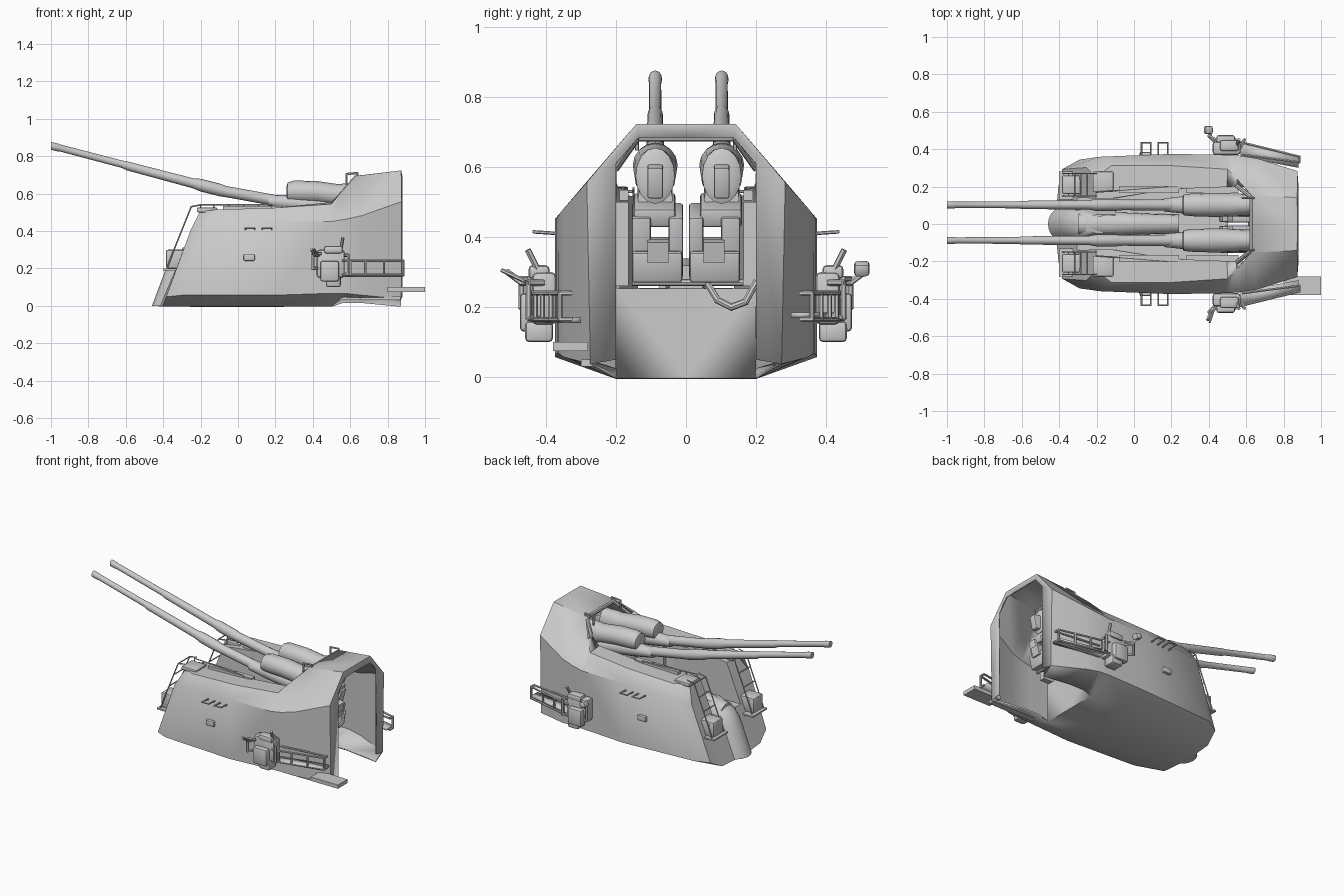
import bpy, bmesh
from math import sin, cos, pi, radians
from mathutils import Vector, Matrix

if "Cube" in bpy.data.objects:
    bpy.data.objects.remove(bpy.data.objects["Cube"])


def finish(name, bm):
    bmesh.ops.recalc_face_normals(bm, faces=bm.faces)
    me = bpy.data.meshes.new(name)
    bm.to_mesh(me)
    bm.free()
    ob = bpy.data.objects.new(name, me)
    bpy.context.collection.objects.link(ob)
    return ob


def box(name, x, y, z, tilt=0, bevel=0):
    bm = bmesh.new()
    bmesh.ops.create_cube(bm, size=1)
    c = [(a[0] + a[1]) / 2 for a in (x, y, z)]
    s = [abs(a[1] - a[0]) for a in (x, y, z)]
    bm.transform(Matrix.Translation(c) @ Matrix.Rotation(radians(tilt), 4, 'Y') @ Matrix.Diagonal((*s, 1)))
    if bevel:
        bmesh.ops.bevel(bm, geom=bm.edges[:], offset=bevel, segments=2, affect='EDGES', profile=0.5)
    return finish(name, bm)


def rings(name, y, stations, n=16):
    """Loft of ellipses along x: (x, z, half width, half height)."""
    bm = bmesh.new()
    loops = [[bm.verts.new((x, y + ry * cos(2 * pi * i / n), z + rz * sin(2 * pi * i / n)))
              for i in range(n)] for x, z, ry, rz in stations]
    for a, b in zip(loops, loops[1:]):
        for i in range(n):
            j = (i + 1) % n
            bm.faces.new((a[i], a[j], b[j], b[i]))
    bm.faces.new(loops[0])
    bm.faces.new(loops[-1])
    return finish(name, bm)


def tube(name, paths, r=0.006, n=6):
    bm = bmesh.new()
    for path in paths:
        for a, b in zip(path, path[1:]):
            a, b = Vector(a), Vector(b)
            d = b - a
            m = Matrix.Translation((a + b) / 2) @ d.to_track_quat('Z', 'Y').to_matrix().to_4x4()
            bmesh.ops.create_cone(bm, cap_ends=True, segments=n, radius1=r, radius2=r,
                                  depth=d.length + r, matrix=m)
    return finish(name, bm)


# Armoured shell: half sections from bottom edge (0) to shoulder (3) and deck edge (4)
S = [
    [(-.40, .20, 0), (-.38, .29, .05), (-.25, .30, .40), (-.20, .25, .50), (-.20, .14, .50)],
    [(-.25, .20, 0), (-.29, .34, .06), (-.18, .355, .43), (-.12, .31, .51), (-.12, .14, .51)],
    [(.20, .20, 0), (.20, .37, .06), (.20, .37, .45), (.20, .31, .52), (.20, .19, .52)],
    [(.50, .20, 0), (.50, .365, .07), (.50, .365, .45), (.50, .29, .54), (.50, .20, .55)],
    [(.56, .20, .02), (.57, .36, .07), (.57, .36, .46), (.55, .24, .60), (.55, .20, .60)],
    [(.66, .20, .02), (.66, .345, .06), (.66, .345, .48), (.63, .15, .69), (.63, 0, .69)],
    [(.87, .20, 0), (.87, .27, .04), (.87, .28, .555), (.87, .14, .72), (.87, 0, .72)],
    [(.875, .20, 0), (.875, .20, .05), (.875, .20, .61), (.875, .135, .685), (.875, 0, .685)],
]
bm = bmesh.new()
V = [[bm.verts.new(p) for p in row] for row in S]
for i in range(7):
    for j in range(3):
        if not (i == 6 and j == 0):
            bm.faces.new((V[i][j], V[i + 1][j], V[i + 1][j + 1], V[i][j + 1]))
    if i != 4:
        bm.faces.new((V[i][3], V[i + 1][3], V[i + 1][4], V[i][4]))
# floor, gun well and front plate
keel = [bm.verts.new((x, 0, 0)) for x in (-.42, -.25, .20, .50)]
well = [bm.verts.new((x, y, .25)) for x, y in ((-.30, .14), (-.10, .14), (.20, .19), (.50, .20))]
mid = [bm.verts.new((v.co.x, 0, .25)) for v in well]
for i in range(3):
    for a, b in ((keel, [r[0] for r in V]), (well, [r[4] for r in V]), (well, mid)):
        bm.faces.new((a[i], a[i + 1], b[i + 1], b[i]))
bm.faces.new((V[0][0], V[0][1], V[0][2], well[0]))
bm.faces.new((V[0][2], V[0][3], V[0][4], well[0]))
for k in (0, 3):
    bm.faces.new((keel[k], V[k][0], well[k], mid[k]))
shell = finish("armoured_shell", bm)
m = shell.modifiers.new("mirror", 'MIRROR')
m.use_axis = (False, True, False)
m = shell.modifiers.new("thickness", 'SOLIDIFY')
m.thickness, m.offset = .01, 0

# Rounded nose between the front blocks
bm = bmesh.new()
loops = []
for x, z, w in ((-.46, 0, .10), (-.385, .20, .09), (-.34, .27, .075), (-.25, .32, .05)):
    loop = [bm.verts.new((x + w - w * sin(pi * i / 10), -w * cos(pi * i / 10), z)) for i in range(11)]
    loops.append(loop + [bm.verts.new((-.1, w, z)), bm.verts.new((-.1, -w, z))])
for a, b in zip(loops, loops[1:]):
    for i in range(13):
        bm.faces.new((a[i], a[(i + 1) % 13], b[(i + 1) % 13], b[i]))
bm.faces.new(loops[0])
bm.faces.new(loops[-1])
finish("nose_fairing", bm)
rings("well_fairing", 0, [(-.30, .27, .055, .04), (-.15, .28, .065, .06), (.08, .28, .055, .06), (.24, .27, .05, .05)])

# Twin guns: barrel, sleeve, housing and breech
for tag, y in (("left", -.088), ("right", .102)):
    rings(tag + "_barrel", y, [(-1, .855, .014, .015), (-1, .855, .019, .021), (-.96, .846, .019, .021),
                               (-.955, .845, .017, .019), (-.62, .757, .018, .02), (-.6, .75, .022, .024),
                               (-.24, .655, .025, .027), (-.20, .645, .032, .034), (-.10, .62, .032, .034),
                               (-.06, .61, .028, .03), (.30, .545, .032, .03)])
    rings(tag + "_gun_housing", y, [(.26, .605, .04, .035), (.265, .607, .055, .052), (.30, .61, .06, .06),
                                    (.42, .607, .064, .06), (.54, .592, .062, .058), (.57, .58, .06, .075),
                                    (.66, .575, .056, .08), (.67, .575, .04, .06)])
    rings(tag + "_cradle", y, [(.16, .56, .035, .03), (.3, .55, .05, .045), (.6, .51, .05, .05)])
    box(tag + "_breech_ram", (.60, .71), (y - .022, y + .022), (.52, .61), 12, .006)
    box(tag + "_breech_block", (.48, .68), (y - .062, y + .058), (.45, .505), 14, .01)
    s = 1 if y > 0 else -1
    for part, a, b in (("inner", .008, .05), ("outer", .10, .155)):
        box(f"{tag}_{part}_cradle_plate", (.50, .67), (s * a, s * b), (.30, .48), 15, .008)
    box(tag + "_loading_tray", (.46, .68), (s * .01, s * .155), (.29, .38), 12, .01)
    box(tag + "_tray_lip", (.66, .70), (s * .05, s * .11), (.33, .39), 12)
tube("tray_crossbar", [[(.62, -.15, .27), (.62, .16, .27)]], .01, 8)
tube("hose", [[(.62, .06, .27), (.64, .09, .22), (.65, .13, .20), (.65, .17, .215), (.64, .20, .27)]], .01, 8)

# Hood front coaming
tube("hood_coaming", [[(.555, -.2, .60), (.63, -.14, .685), (.63, .14, .685), (.555, .2, .60)]], .012, 8)
tube("hood_handles", [[(.58, y, .65), (.58, y, .705), (.64, y, .71), (.64, y, .68)] for y in (-.14, .14)], .006)

# Fittings repeated on both sides
for s, tag in ((1, "right"), (-1, "left")):
    def P(*pts):
        return [(x, s * y, z) for x, y, z in pts]

    def sbox(name, x, y, z, tilt=0, bevel=0):
        return box(f"{tag}_{name}", x, (s * y[0], s * y[1]), z, tilt, bevel)

    sbox("trunnion_support", (.28, .56), (.165, .20), (.26, .50))
    # front steps, hatch and deck rails
    sbox("front_locker", (-.385, -.28), (.16, .26), (.20, .30), 0, .01)
    sbox("front_step", (-.40, -.32), (.13, .28), (.19, .20))
    sbox("deck_hatch", (-.22, -.11), (.17, .28), (.50, .525), 0, .006)
    sbox("deck_strip", (-.08, .24), (.165, .20), (.505, .535))
    rails = [P((-.38, y, .20), (-.35, y, .28), (-.25, y, .53), (-.20, y, .54)) for y in (.15, .27)]
    rails += [P((-.35 + .10 * t, .15, .28 + .25 * t), (-.35 + .10 * t, .27, .28 + .25 * t))
              for t in (0, .33, .67, 1)]
    rails.append(P((-.20, .17, .50), (-.20, .17, .54), (.18, .2, .54), (.18, .2, .51)))
    rails += [P((x, .18, .51), (x, .18, .54)) for x in (-.13, -.05, .03, .11)]
    tube(tag + "_deck_rails", rails, .004)
    # side steps
    tube(tag + "_side_steps", [P((x, .36, .41), (x, .435, .415), (x + .05, .435, .415), (x + .05, .36, .41))
                               for x in (.04, .13)], .005)
    sbox("side_cleat", (.03, .09), (.36, .385), (.24, .275), 0, .006)
    # aiming station
    sbox("sight_body", (.42, .57), (.37, .44), (.15, .30), 0, .015)
    sbox("sight_front_box", (.44, .54), (.43, .475), (.13, .24), 0, .012)
    sbox("sight_head", (.46, .56), (.39, .45), (.28, .32), 0, .012)
    sbox("sight_lower_box", (.47, .55), (.38, .46), (.10, .16), 0, .012)
    tube(tag + "_sight_handles", [P((.44, .42, .27), (.41, .47, .27), (.395, .51, .30)),
                                  P((.55, .42, .30), (.56, .45, .36)),
                                  P((.42, .45, .20), (.40, .47, .20), (.40, .47, .28), (.44, .45, .28)),
                                  P((.57, .41, .27), (.59, .45, .27), (.59, .45, .17), (.56, .42, .17))], .009)
    if s > 0:
        sbox("eyepiece", (.375, .42), (.48, .525), (.29, .33), 20, .012)
    else:
        tube("left_grip", [P((.43, .45, .27), (.405, .525, .305))], .006)
    # rear side rack, running inward toward the stern
    rack = [P((.56, .44, z), (.885, .36, z), (.885, .33, z), (.58, .37, z)) for z in (.165, .24)]
    rack += [P((x, .44 - (x - .56) * .246, .165), (x, .44 - (x - .56) * .246, .24))
             for x in (.60, .68, .78, .885)]
    tube(tag + "_side_rack", rack, .007)
    bm = bmesh.new()
    bm.faces.new([bm.verts.new(p) for p in P((.57, .43, .17), (.88, .36, .17), (.88, .30, .17), (.57, .36, .17))])
    ob = finish(tag + "_rack_floor", bm)
    ob.modifiers.new("thickness", 'SOLIDIFY').thickness = .015

# Rear boarding step on one side
box("boarding_step", (.80, 1.0), (-.38, -.28), (.075, .10))
box("boarding_step_bracket", (.54, .87), (-.30, -.26), (.03, .05))

for ob in bpy.context.collection.objects:
    ob.select_set(True)
bpy.context.view_layer.objects.active = shell
bpy.ops.object.shade_smooth_by_angle(angle=radians(40))
